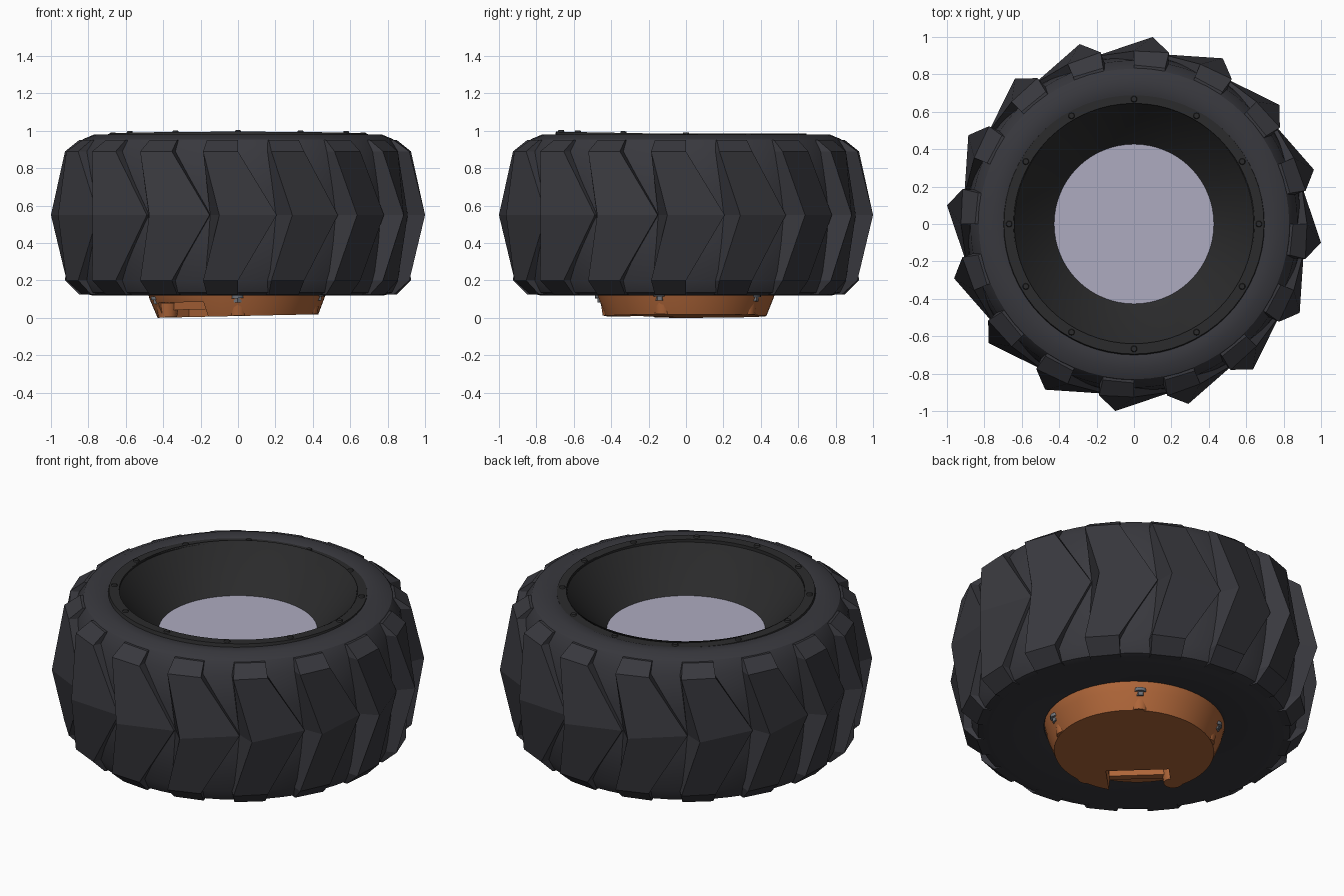
import bpy, bmesh
from math import sin, cos, pi, radians
from mathutils import Matrix, Vector

if "Cube" in bpy.data.objects:
    bpy.data.objects.remove(bpy.data.objects["Cube"])


def material(name, rgb):
    m = bpy.data.materials.new(name)
    m.diffuse_color = (*rgb, 1)
    m.use_nodes = True
    m.node_tree.nodes["Principled BSDF"].inputs["Base Color"].default_value = m.diffuse_color
    return m


RUBBER = material("rubber", (0.04, 0.04, 0.048))
RIM = material("dark_rim", (0.024, 0.024, 0.025))
ORANGE = material("orange_hub", (0.42, 0.13, 0.04))
DISC = material("pale_disc", (0.42, 0.41, 0.53))
STEEL = material("steel", (0.16, 0.17, 0.19))


def finish(name, bm, mat, smooth=None):
    bmesh.ops.recalc_face_normals(bm, faces=bm.faces[:])
    me = bpy.data.meshes.new(name)
    bm.to_mesh(me)
    bm.free()
    ob = bpy.data.objects.new(name, me)
    bpy.context.collection.objects.link(ob)
    if mat:
        me.materials.append(mat)
    if smooth:
        bpy.ops.object.select_all(action='DESELECT')
        ob.select_set(True)
        bpy.context.view_layer.objects.active = ob
        bpy.ops.object.shade_smooth_by_angle(angle=radians(smooth))
    return ob


def lathe(name, profile, mat, closed=False, steps=64, smooth=30):
    """Spin an (r, z) profile around the z axis."""
    bm = bmesh.new()
    vs = [bm.verts.new((r, 0, z)) for r, z in profile]
    pairs = list(zip(vs, vs[1:])) + ([(vs[-1], vs[0])] if closed else [])
    edges = [bm.edges.new(p) for p in pairs]
    bmesh.ops.spin(bm, geom=vs + edges, cent=(0, 0, 0), axis=(0, 0, 1),
                   angle=2 * pi, steps=steps, use_merge=True)
    bmesh.ops.remove_doubles(bm, verts=bm.verts[:], dist=1e-4)
    return finish(name, bm, mat, smooth)


def cylinder(bm, loc, r1, r2, h, segs, rot=Matrix()):
    bmesh.ops.create_cone(bm, cap_ends=True, segments=segs, radius1=r1, radius2=r2,
                          depth=h, matrix=Matrix.Translation(loc) @ rot)


# Tyre carcass
lathe("tyre_body", [(.66, .96), (.70, .975), (.77, .98), (.83, .955), (.875, .89),
                    (.893, .7), (.9, .55), (.893, .4), (.875, .2), (.84, .135),
                    (.78, .12), (.485, .165), (.45, .3), (.45, .7)], RUBBER, closed=True)

# Sixteen chevron lugs; sections: z, (angle, radius) of foot, peak and tail
END = [(-12.3, .86), (-11.5, .935), (0, .925)]
TAB = [(-11.8, .80), (-11.3, .85), (0, .85)]
MID = [(-9.5, .9), (-5.7, 1.005), (13, .92)]
sections = [(.125, TAB), (.2, END), (.55, MID), (.89, END), (.95, TAB)]
bm = bmesh.new()
for k in range(16):
    rings = []
    for z, pts in sections:
        pts = [(pts[0][0], .78)] + pts + [(pts[-1][0], .78)]
        ring = []
        for a, r in pts:
            t = radians(a + 22.5 * k)
            ring.append(bm.verts.new((r * sin(t), -r * cos(t), z)))
        rings.append(ring)
    n = len(rings[0])
    for lo, hi in zip(rings, rings[1:]):
        for i in range(n):
            j = (i + 1) % n
            bm.faces.new((lo[i], lo[j], hi[j], hi[i]))
    bm.faces.new(rings[0])
    bm.faces.new(rings[-1])
finish("tread_lugs", bm, RUBBER)

# Conical rim well and the pale disc at its bottom
lathe("rim_well", [(.645, .985), (.64, .975), (.425, .755)], RIM)
bm = bmesh.new()
bmesh.ops.create_circle(bm, cap_ends=True, segments=64, radius=.43,
                        matrix=Matrix.Translation((0, 0, .757)))
finish("rim_disc", bm, DISC)

# Slightly tilted retaining ring with twelve small bolts
tilt = Matrix.Rotation(-.018, 4, 'X')
ring = lathe("retaining_ring", [(.64, -.02), (.64, 0), (.695, 0), (.70, -.02)],
             RIM, closed=True)
bm = bmesh.new()
for k in range(12):
    a = k * pi / 6
    cylinder(bm, (.668 * cos(a), .668 * sin(a), 0), .021, .014, .018, 10)
bolts = finish("ring_bolts", bm, RIM, 30)
for ob in (ring, bolts):
    ob.matrix_world = Matrix.Translation((0, 0, .983)) @ tilt

# Orange hub with five bosses around the wall
hub = lathe("hub", [(0, .3), (.485, .3), (.485, .17), (.47, .11), (.43, .01), (0, .01)], ORANGE)
hub_tilt = Matrix.Rotation(-.022, 4, 'Y')
hub_parts = [hub]
bm_boss, bm_bolt = bmesh.new(), bmesh.new()
for k in range(5):
    a = radians(-90 + 72 * k)
    d = Vector((cos(a), sin(a), 0))
    cylinder(bm_boss, d * .395 + Vector((0, 0, .05)), .05, .062, .076, 16)
    cylinder(bm_bolt, d * .45 + Vector((0, 0, .115)), .036, .036, .02, 16)
    cylinder(bm_bolt, d * .45 + Vector((0, 0, .098)), .024, .024, .03, 6)
hub_parts.append(finish("hub_bosses", bm_boss, ORANGE, 30))
hub_parts.append(finish("hub_bolts", bm_bolt, STEEL, 30))

# Wide slot through the front left of the hub face
bm = bmesh.new()
bmesh.ops.create_cube(bm, size=1, matrix=Matrix.Rotation(radians(225), 4, 'Z')
                      @ Matrix.Translation((.42, 0, .02))
                      @ Matrix.Diagonal((.44, .34, .14, 1)))
cutter = finish("slot_cutter", bm, None)
cutter.hide_render = True
mod = hub.modifiers.new("slot", 'BOOLEAN')
mod.object = cutter
mod.solver = 'EXACT'
bpy.ops.object.select_all(action='DESELECT')
hub.select_set(True)
bpy.context.view_layer.objects.active = hub
bpy.ops.object.modifier_move_to_index(modifier="slot", index=0)
bpy.ops.object.modifier_apply(modifier="slot")
bpy.data.objects.remove(cutter)

# Small step inside the slot
bm = bmesh.new()
bmesh.ops.create_cube(bm, size=1, matrix=Matrix.Rotation(radians(225), 4, 'Z')
                      @ Matrix.Translation((.34, 0, .075))
                      @ Matrix.Diagonal((.04, .33, .05, 1)))
hub_parts.append(finish("slot_step", bm, ORANGE))
for ob in hub_parts:
    ob.matrix_world = hub_tilt
